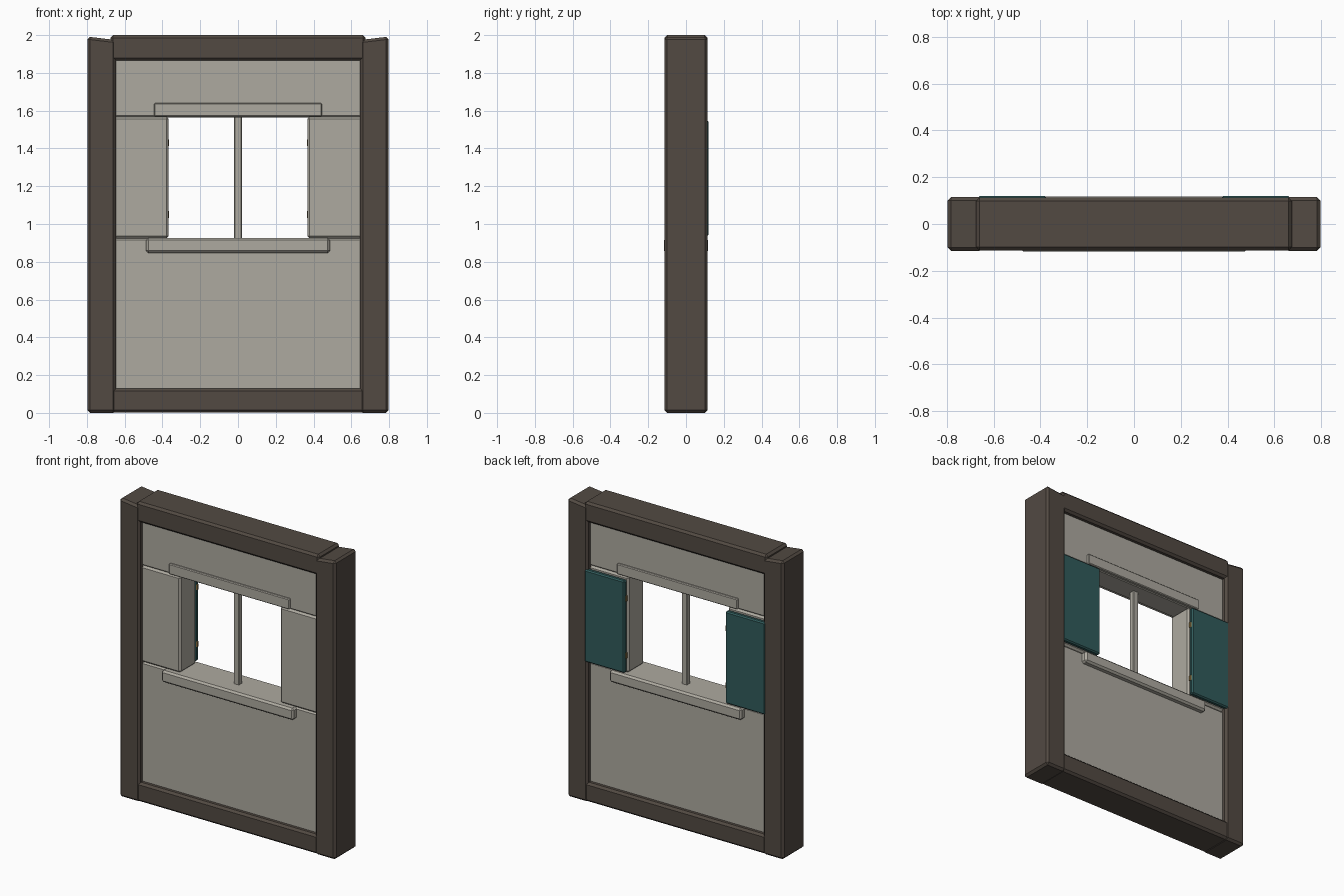
import bpy
import bmesh
from mathutils import Matrix

if "Cube" in bpy.data.objects:
    bpy.data.objects.remove(bpy.data.objects["Cube"])


def material(name, rgb):
    m = bpy.data.materials.new(name)
    m.diffuse_color = (*rgb, 1)
    m.use_nodes = True
    m.node_tree.nodes["Principled BSDF"].inputs["Base Color"].default_value = m.diffuse_color
    return m


WOOD = material("dark_wood", (0.085, 0.068, 0.055))
PLASTER = material("plaster", (0.42, 0.40, 0.35))
TEAL = material("teal_paint", (0.03, 0.105, 0.105))
BRASS = material("brass", (0.35, 0.22, 0.07))


def finish(name, bm, mat, bevel=0):
    if bevel:
        bmesh.ops.bevel(bm, geom=bm.edges[:], offset=bevel, segments=1,
                        affect='EDGES', clamp_overlap=True)
    bmesh.ops.recalc_face_normals(bm, faces=bm.faces[:])
    me = bpy.data.meshes.new(name)
    bm.to_mesh(me)
    bm.free()
    me.materials.append(mat)
    ob = bpy.data.objects.new(name, me)
    bpy.context.collection.objects.link(ob)
    return ob


def box(name, x, y, z, mat, bevel=0.01, inner_drop=0):
    """Bevelled box from (min, max) ranges; inner_drop slants its top to the centre."""
    bm = bmesh.new()
    bmesh.ops.create_cube(bm, size=1)
    mid = (x[0] + x[1]) / 2
    for v in bm.verts:
        top = v.co.z > 0
        v.co = [r[0] if c < 0 else r[1] for c, r in zip(v.co, (x, y, z))]
        if top and abs(v.co.x) < abs(mid):
            v.co.z -= inner_drop
    return finish(name, bm, mat, bevel)


def span(side, a, b):
    return tuple(sorted((side * a, side * b)))


# Timber frame rails
box("top_beam", (-0.675, 0.675), (-0.113, 0.113), (1.865, 2.0), WOOD, 0.014)
box("bottom_beam", (-0.67, 0.67), (-0.113, 0.113), (0.002, 0.13), WOOD, 0.014)

# Wall above and below the window
box("upper_wall", (-0.67, 0.67), (-0.08, 0.08), (1.565, 1.89), PLASTER)
box("lower_wall", (-0.67, 0.67), (-0.08, 0.08), (0.11, 0.924), PLASTER)

# Window trim
box("lintel", (-0.445, 0.445), (-0.095, 0.095), (1.57, 1.64), PLASTER, 0.005)
box("sill", (-0.487, 0.487), (-0.117, 0.117), (0.847, 0.926), PLASTER, 0.012)
box("mullion", (-0.02, 0.02), (-0.02, 0.02), (0.92, 1.57), PLASTER, 0.004)

for side, label in ((-1, "left"), (1, "right")):
    # Posts, with tops slanting down toward the beam
    box(label + "_post", span(side, 0.647, 0.797), (-0.115, 0.115),
        (0, 1.992), WOOD, 0.014, inner_drop=0.018)
    # Wall beside the window
    box(label + "_side_wall", span(side, 0.367, 0.67), (-0.084, 0.084),
        (0.924, 1.567), PLASTER, 0.012)
    # Open shutter folded against the back
    box(label + "_shutter", span(side, 0.372, 0.668), (0.086, 0.119),
        (0.935, 1.55), TEAL, 0.008)
    # Hinge barrels
    for i, z in enumerate((1.05, 1.43)):
        bm = bmesh.new()
        bmesh.ops.create_cone(bm, cap_ends=True, segments=8, radius1=0.009,
                              radius2=0.009, depth=0.035,
                              matrix=Matrix.Translation((side * 0.374, 0.1, z)))
        finish(f"{label}_hinge_{i + 1}", bm, BRASS)
